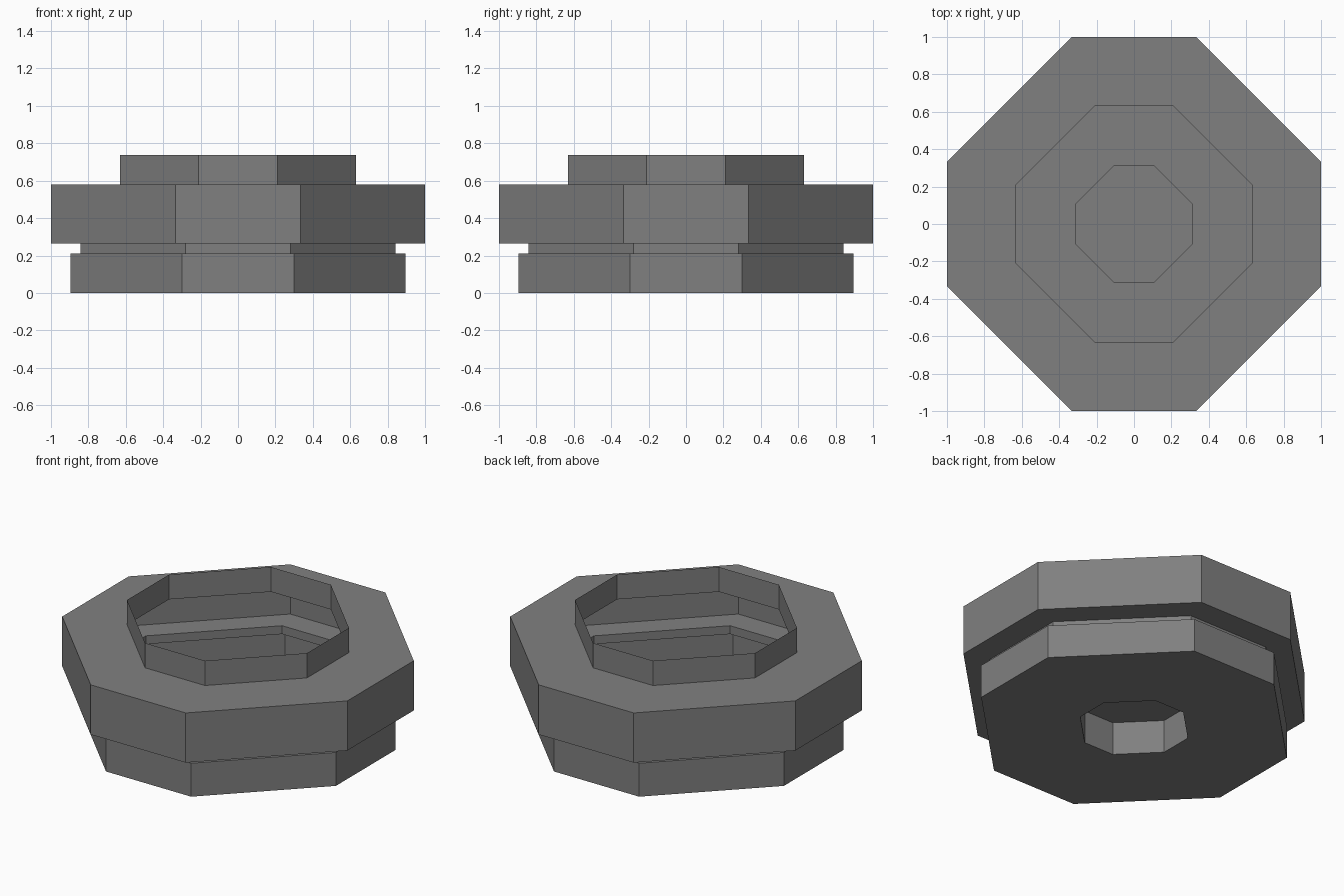
import bpy, bmesh

if "Cube" in bpy.data.objects:
    bpy.data.objects.remove(bpy.data.objects["Cube"])


def octagon(half, z):
    """Chamfered square: each flat is a third of the full width."""
    a, b = half, half / 3
    return [(a, -b, z), (a, b, z), (b, a, z), (-b, a, z),
            (-a, b, z), (-a, -b, z), (-b, -a, z), (b, -a, z)]


# Thin open shell, listed as (half width, height) from the rim to the centre
profile = [
    (0.631, 0.737), (0.631, 0.58),   # open collar
    (1.0, 0.58), (1.0, 0.265),       # wide upper band
    (0.843, 0.265), (0.843, 0.212),  # narrow neck
    (0.896, 0.212), (0.896, 0.0),    # foot
    (0.315, 0.0), (0.315, 0.21),     # recess in the underside
]

bm = bmesh.new()
rings = [[bm.verts.new(p) for p in octagon(h, z)] for h, z in profile]
for upper, lower in zip(rings, rings[1:]):
    for i in range(8):
        j = (i + 1) % 8
        bm.faces.new((upper[i], lower[i], lower[j], upper[j]))

# Closed end of the underside recess
bm.faces.new(list(reversed(rings[-1])))

mesh = bpy.data.meshes.new("octagonal_cap")
bm.to_mesh(mesh)
bm.free()
cap = bpy.data.objects.new("octagonal_cap", mesh)
bpy.context.collection.objects.link(cap)

# Dark grey finish
finish = bpy.data.materials.new("dark_grey")
finish.diffuse_color = (0.216, 0.216, 0.216, 1)
finish.use_nodes = True
finish.node_tree.nodes["Principled BSDF"].inputs["Base Color"].default_value = finish.diffuse_color
mesh.materials.append(finish)
